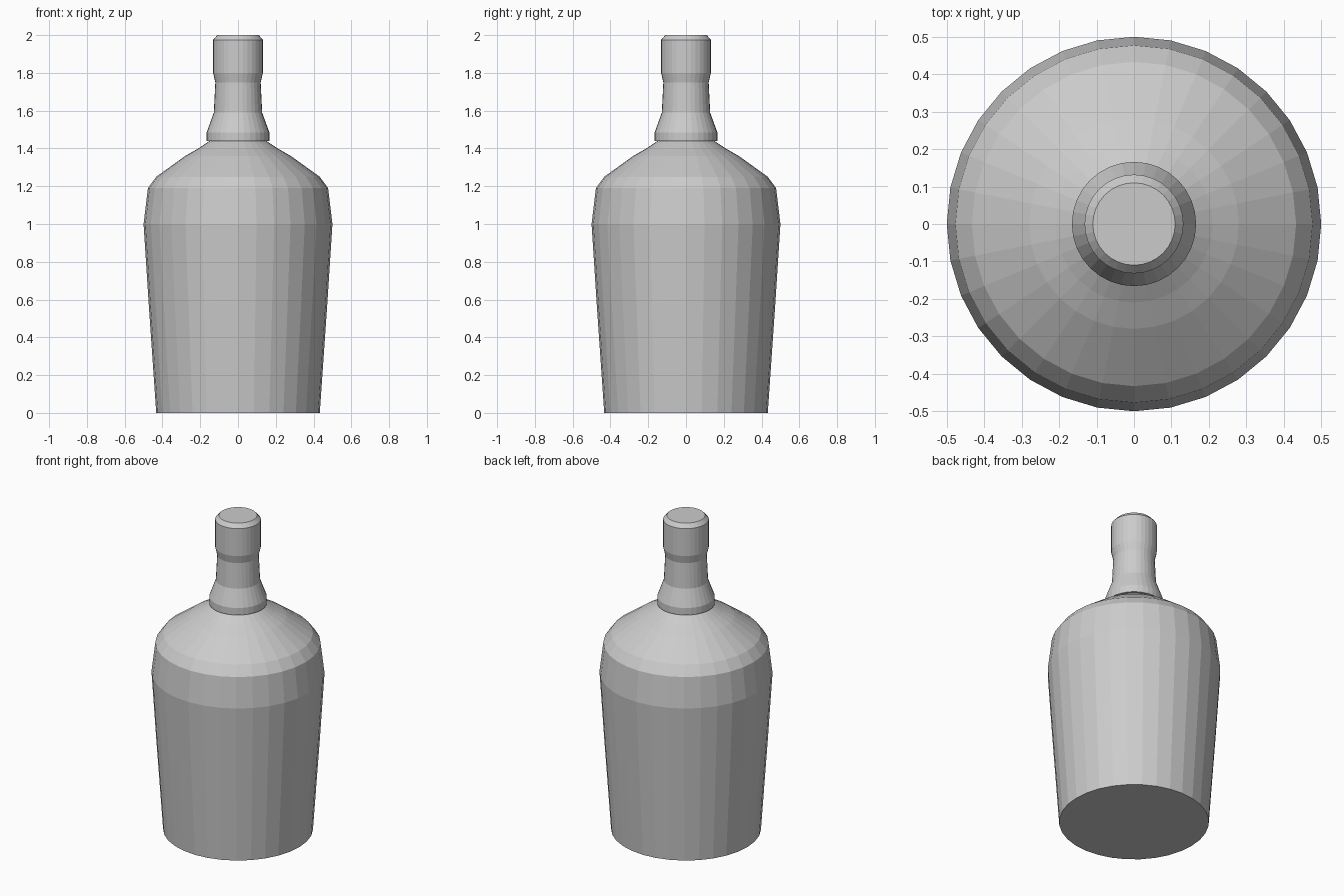
import bpy, bmesh, math

if "Cube" in bpy.data.objects:
    bpy.data.objects.remove(bpy.data.objects["Cube"])

SIDES = 32


def lathe(name, profile):
    """Revolve (radius, height) points around z and cap both ends."""
    bm = bmesh.new()
    rings = []
    for r, z in profile:
        rings.append([bm.verts.new((r * math.cos(2 * math.pi * i / SIDES),
                                    r * math.sin(2 * math.pi * i / SIDES), z))
                      for i in range(SIDES)])
    for low, high in zip(rings, rings[1:]):
        for i in range(SIDES):
            j = (i + 1) % SIDES
            bm.faces.new((low[i], low[j], high[j], high[i]))
    bm.faces.new(rings[0][::-1])
    bm.faces.new(rings[-1])
    mesh = bpy.data.meshes.new(name)
    bm.to_mesh(mesh)
    bm.free()
    obj = bpy.data.objects.new(name, mesh)
    bpy.context.collection.objects.link(obj)
    return obj


# One closed skin: tapered body, sloped shoulder, flared collar, neck and cap
lathe("bottle", [
    (0.433, 0.0), (0.473, 0.58), (0.50, 1.0), (0.477, 1.19),   # body
    (0.433, 1.25), (0.28, 1.36), (0.21, 1.40), (0.15, 1.44),   # shoulder
    (0.166, 1.44), (0.166, 1.485), (0.128, 1.59),              # collar
    (0.12, 1.75), (0.132, 1.80), (0.132, 1.975), (0.11, 2.0),  # neck and cap
])
